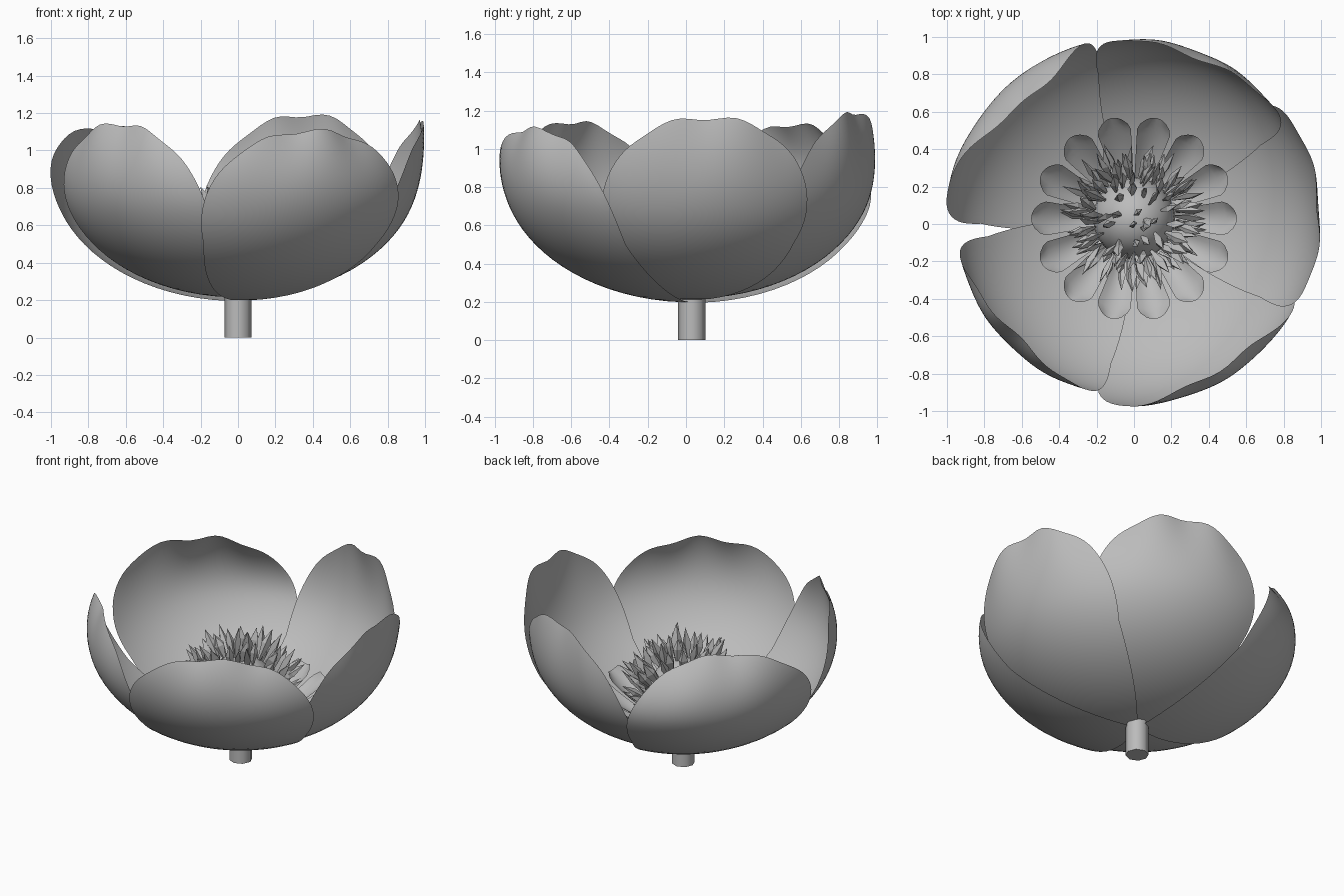
import bpy, bmesh, math, random
from math import sin, cos, pi, radians
from mathutils import Vector

random.seed(4)
if "Cube" in bpy.data.objects:
    bpy.data.objects.remove(bpy.data.objects["Cube"])

CENTRE = Vector((0, 0.03, 0))
grey = bpy.data.materials.new("soft grey")
grey.use_nodes = True
grey.diffuse_color = (0.5, 0.5, 0.5, 1)
grey.node_tree.nodes["Principled BSDF"].inputs["Base Color"].default_value = grey.diffuse_color


def finish(name, bm, angle=50):
    bmesh.ops.remove_doubles(bm, verts=bm.verts, dist=0.0005)
    mesh = bpy.data.meshes.new(name)
    bm.to_mesh(mesh)
    bm.free()
    mesh.materials.append(grey)
    ob = bpy.data.objects.new(name, mesh)
    bpy.context.collection.objects.link(ob)
    bpy.ops.object.select_all(action='DESELECT')
    ob.select_set(True)
    bpy.context.view_layer.objects.active = ob
    bpy.ops.object.shade_smooth_by_angle(angle=radians(angle))


def sheet(bm, point, nu, nv):
    """Grid surface from point(u, v), with u in -1..1 and v in 0..1."""
    rows = [[bm.verts.new(point(2 * i / nu - 1, j / nv)) for i in range(nu + 1)]
            for j in range(nv + 1)]
    for a, b in zip(rows, rows[1:]):
        for i in range(nu):
            bm.faces.new((a[i], a[i + 1], b[i + 1], b[i]))


def petal(name, angle, radius, top, lean, twist, half_width):
    def point(u, t):
        v = sin(t * pi / 2)
        th = radians(3 + 104 * v)
        # Broad rounded outline, spreading towards the base
        taper = max(0, 1 - (max(0, v - 0.5) / 0.5) ** 2.3) ** 0.45
        side = u * taper
        a = radians(angle + half_width * side * (1 + 0.5 * max(0, 0.5 - v)))
        tip = max(0, (v - 0.65) / 0.35) ** 2
        r = radius * sin(th) + tip * (lean + twist * side + 0.012 * sin(9 * side + angle))
        z = 0.9 - (0.69 + 0.5 * (radius - 0.97)) * cos(th)
        z += tip * (top - 1.1 + 0.012 * sin(12 * side + angle))
        return CENTRE + Vector((r * cos(a), r * sin(a), z))
    bm = bmesh.new()
    sheet(bm, point, 28, 36)
    finish(name, bm)


# Five overlapping petals: angle, radius, tip height, lean, twist, half width
petal("back_petal", 67, 0.955, 1.19, 0.01, 0.0, 37)
petal("front_right_petal", 224, 0.96, 1.14, -0.03, 0.0, 37)
petal("left_petal", 5, 0.97, 1.16, 0.06, 0.0, 37)
petal("back_right_petal", 142, 1.0, 1.12, -0.08, 0.15, 40)
petal("front_left_petal", 296, 0.995, 1.1, -0.02, -0.06, 39)

# Ring of small inner petals
bm = bmesh.new()
for k in range(14):
    a = 2 * pi * k / 14
    out, across = Vector((cos(a), sin(a), 0)), Vector((-sin(a), cos(a), 0))

    def small(u, v):
        width = 0.03 + 0.06 * min(1, v / 0.85)
        if v > 0.85:
            width *= 1 - 0.4 * ((v - 0.85) / 0.15) ** 2
        rise = 0.26 + 0.22 * v ** 1.7 + 0.025 * u * u
        return CENTRE + out * (0.12 + 0.43 * v - 0.02 * u * u * v) + across * width * u + Vector((0, 0, rise))
    sheet(bm, small, 6, 14)
finish("inner_petals", bm)

# Central dome
bm = bmesh.new()
bmesh.ops.create_uvsphere(bm, u_segments=24, v_segments=14, radius=1)
for v in bm.verts:
    v.co = CENTRE + Vector((v.co.x * 0.22, v.co.y * 0.22, 0.46 + v.co.z * 0.25))
finish("flower_centre", bm)


def blade(bm, base, direction, length, width):
    """Pointed four-sided spindle, widest past its middle."""
    d = direction.normalized()
    s = d.orthogonal().normalized()
    n = d.cross(s)
    spin = random.uniform(0, pi)
    rings = []
    for f, w in ((0, 0.3), (0.55, 1)):
        rings.append([bm.verts.new(base + d * length * f
                      + (s * cos(spin + k * pi / 2) + n * sin(spin + k * pi / 2) * 0.6) * w * width)
                      for k in range(4)])
    tip = bm.verts.new(base + d * length)
    low, mid = rings
    for k in range(4):
        m = (k + 1) % 4
        bm.faces.new((low[k], low[m], mid[m], mid[k]))
        bm.faces.new((mid[k], mid[m], tip))
    bm.faces.new(low[::-1])


# Stamens, in rings from the crown of the dome down to its skirt
bm = bmesh.new()
for tilt, count in ((14, 5), (32, 11), (48, 18), (64, 26), (80, 30), (98, 30)):
    for k in range(count):
        p = radians(tilt + random.uniform(-7, 7))
        a = 2 * pi * (k + random.uniform(-0.35, 0.35)) / count + tilt
        normal = Vector((sin(p) * cos(a), sin(p) * sin(a), cos(p)))
        base = CENTRE + Vector((normal.x * 0.23, normal.y * 0.23, 0.46 + normal.z * 0.24))
        aim = normal + Vector((random.uniform(-0.35, 0.35), random.uniform(-0.35, 0.35), 0.7))
        blade(bm, base, aim, random.uniform(0.15, 0.23), random.uniform(0.025, 0.036))
finish("stamens", bm, 15)

# Stem
bm = bmesh.new()
bmesh.ops.create_cone(bm, cap_ends=True, segments=8, radius1=0.072, radius2=0.072, depth=0.26)
bmesh.ops.translate(bm, verts=bm.verts, vec=CENTRE + Vector((0, 0, 0.13)))
finish("stem", bm)
